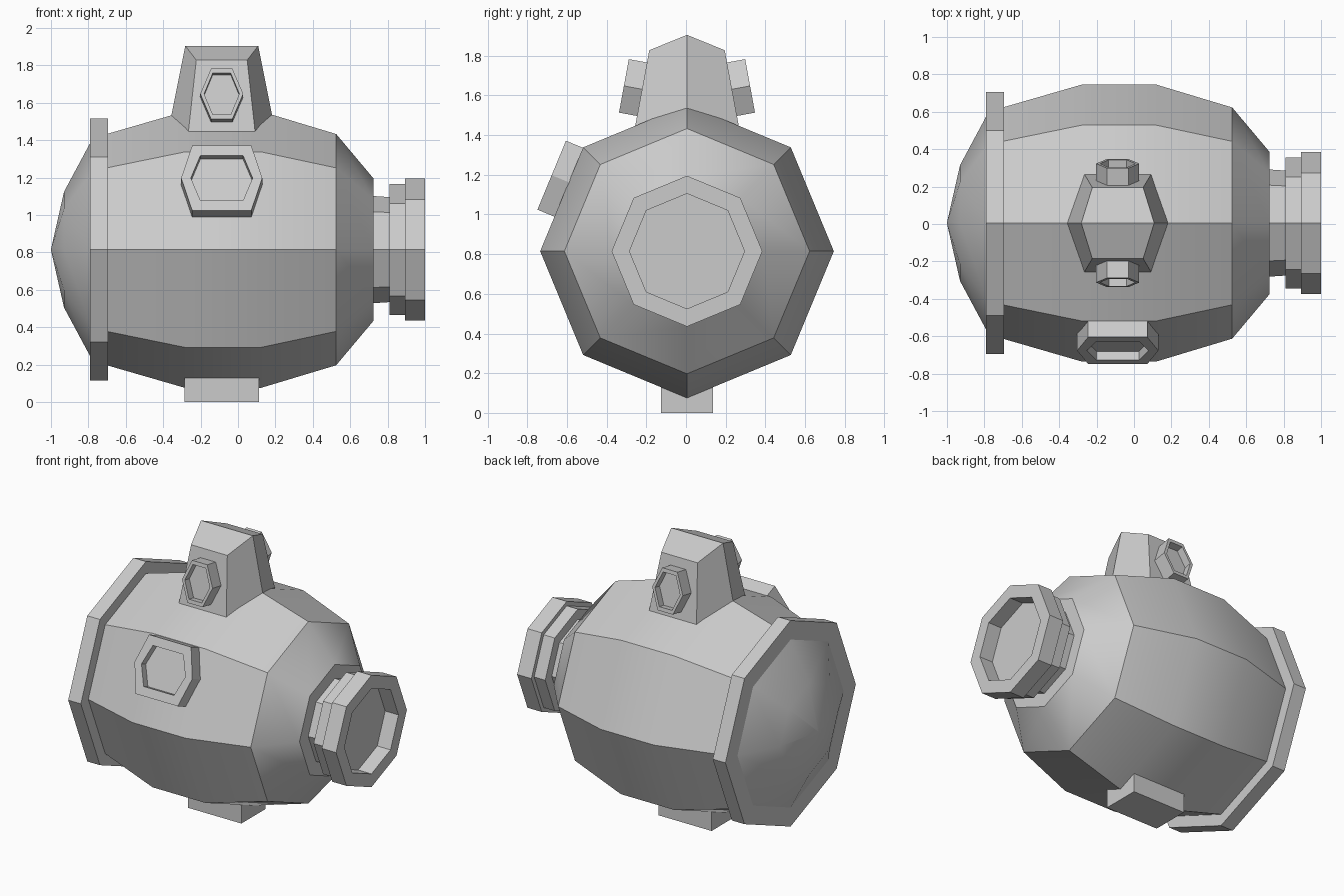
import bpy, bmesh
from math import cos, sin, pi, radians
from mathutils import Vector, Matrix

if "Cube" in bpy.data.objects:
    bpy.data.objects.remove(bpy.data.objects["Cube"])

CY, CZ = 0.005, 0.815     # main axis of the body
MX = -0.087               # x centre of turret, plugs and foot


def finish(name, bm):
    bmesh.ops.remove_doubles(bm, verts=bm.verts, dist=1e-5)
    bmesh.ops.recalc_face_normals(bm, faces=bm.faces)
    me = bpy.data.meshes.new(name)
    bm.to_mesh(me)
    bm.free()
    ob = bpy.data.objects.new(name, me)
    bpy.context.collection.objects.link(ob)
    bpy.ops.object.select_all(action='DESELECT')
    ob.select_set(True)
    bpy.context.view_layer.objects.active = ob
    bpy.ops.object.shade_smooth_by_angle(angle=radians(30))
    return ob


def skin(name, rings):
    """Join equal-length loops of points and cap both ends."""
    bm = bmesh.new()
    loops = [[bm.verts.new(p) for p in r] for r in rings]
    n = len(loops[0])
    for a, b in zip(loops, loops[1:]):
        for i in range(n):
            j = (i + 1) % n
            bm.faces.new((a[i], a[j], b[j], b[i]))
    bm.faces.new(loops[0])
    bm.faces.new(loops[-1])
    return finish(name, bm)


def octagon(x, r):
    return [Vector((x, CY + r * cos(i * pi / 4), CZ + r * sin(i * pi / 4)))
            for i in range(8)]


def lathe(name, profile):
    return skin(name, [octagon(x, r) for x, r in profile])


def hexagon(w, flat, h):
    return [(w, 0), (flat, h), (-flat, h), (-w, 0), (-flat, -h), (flat, -h)]


def plug(name, centre, normal, outer, inner, thick, depth):
    """Hexagonal plug with a recess; centre lies on its outer face."""
    n = Vector(normal).normalized()
    u = Vector((1, 0, 0))
    v = n.cross(u)
    c = Vector(centre)

    def ring(shape, off):
        return [c + u * a + v * b + n * off for a, b in hexagon(*shape)]
    return skin(name, [ring(outer, -thick), ring(outer, 0),
                       ring(inner, 0), ring(inner, -depth)])


# Barrel body, rear flange and domed cap
lathe("body", [(-0.72, 0.612), (-0.695, 0.62), (-0.28, 0.74), (0.12, 0.74),
               (0.525, 0.618), (0.725, 0.38)])
lathe("rear_flange", [(-0.79, 0.70), (-0.695, 0.70)])
lathe("rear_dome", [(-1.0, 0.002), (-0.93, 0.31), (-0.785, 0.58)])

# Nozzle: neck, collar and recessed end ring
lathe("nozzle_neck", [(0.70, 0.288), (0.82, 0.28)])
lathe("nozzle_collar", [(0.81, 0.35), (0.895, 0.35)])
lathe("nozzle_ring", [(0.893, 0.38), (1.0, 0.38), (1.0, 0.29), (0.90, 0.29)])


# Turret: tapered hexagonal block with a ridged top
def turret_ring(w, flat, h, ridge, side):
    return [(MX + a, CY + b, ridge if b == 0 else side)
            for a, b in hexagon(w, flat, h)]


bm = bmesh.new()
low = [bm.verts.new(p) for p in turret_ring(0.272, 0.180, 0.264, 1.52, 1.43)]
top = [bm.verts.new(p) for p in turret_ring(0.195, 0.136, 0.19, 1.905, 1.828)]
for i in range(6):
    j = (i + 1) % 6
    bm.faces.new((low[i], low[j], top[j], top[i]))
for ring in (low, top):
    bm.faces.new(ring[0:4])
    bm.faces.new((ring[3], ring[4], ring[5], ring[0]))
finish("turret", bm)

# Pair of turret plugs, one on each sloped side
for side, label in ((-1, "front"), (1, "back")):
    plug("turret_plug_" + label, (MX, CY + side * 0.318, 1.648),
         (0, side * 0.98, 0.18), (0.115, 0.057, 0.137),
         (0.094, 0.048, 0.112), 0.10, 0.05)

# Large plug on the upper front facet
plug("body_plug", (MX, -0.677, 1.198), (0, -0.924, 0.383),
     (0.217, 0.158, 0.188), (0.165, 0.114, 0.130), 0.11, 0.05)

# Foot block
bm = bmesh.new()
bmesh.ops.create_cube(bm, size=1, matrix=Matrix.Translation((MX, CY, 0.065))
                      @ Matrix.Diagonal((0.40, 0.26, 0.13, 1)))
finish("foot", bm)
